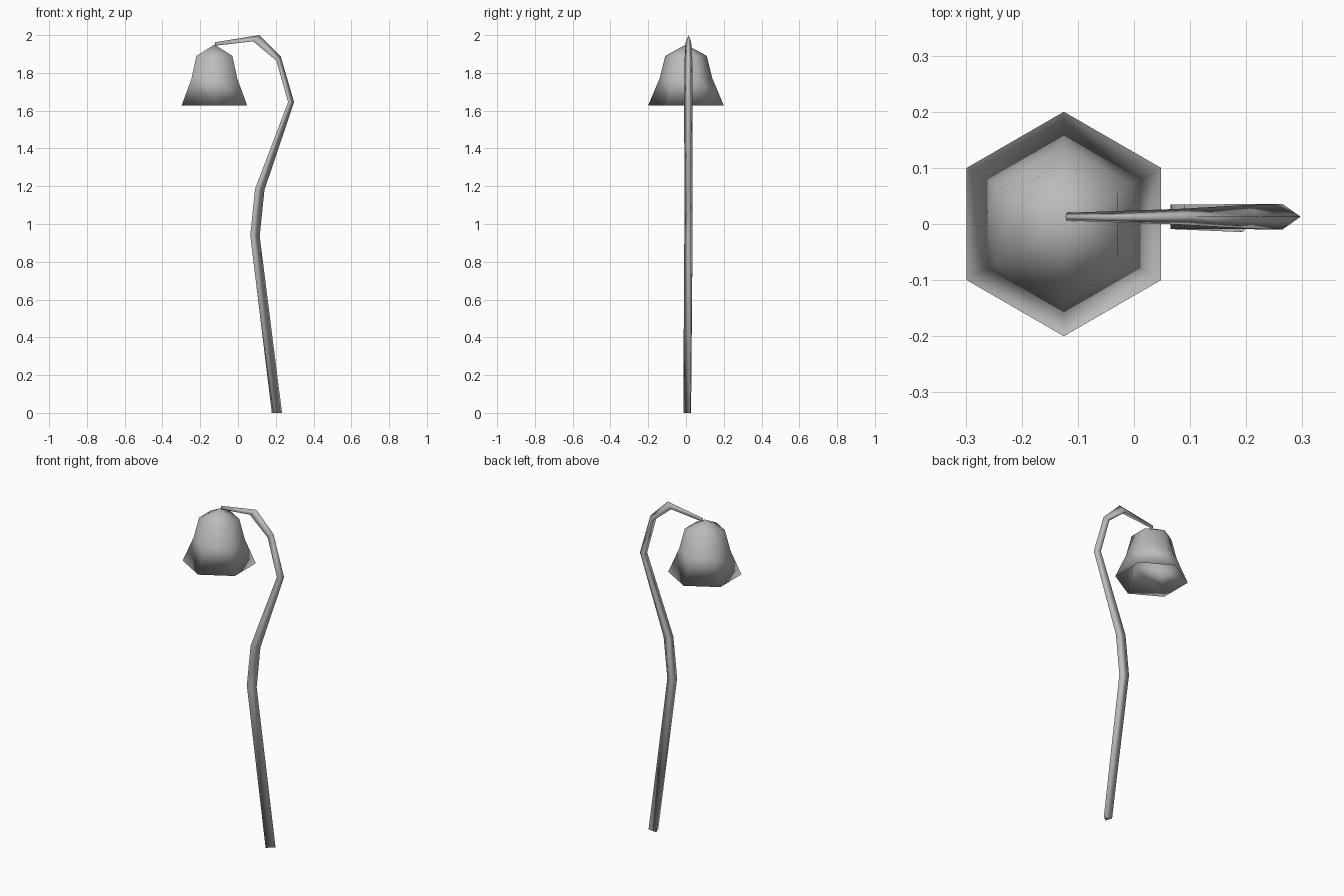
import bpy, bmesh
from math import cos, sin, pi, radians
from mathutils import Matrix, Vector

cube = bpy.data.objects.get("Cube")
if cube:
    bpy.data.objects.remove(cube)

grey = bpy.data.materials.new("plain grey")
grey.use_nodes = True
colour = (0.5, 0.5, 0.5, 1)
grey.diffuse_color = colour
grey.node_tree.nodes["Principled BSDF"].inputs["Base Color"].default_value = colour


def skin(bm, rings):
    """Join successive rings of vertices with quads."""
    for low, high in zip(rings, rings[1:]):
        n = len(low)
        for i in range(n):
            j = (i + 1) % n
            bm.faces.new((low[i], low[j], high[j], high[i]))


def finish(bm, name):
    mesh = bpy.data.meshes.new(name)
    bmesh.ops.recalc_face_normals(bm, faces=bm.faces)
    for f in bm.faces:
        f.smooth = True
    bm.to_mesh(mesh)
    bm.free()
    mesh.materials.append(grey)
    obj = bpy.data.objects.new(name, mesh)
    bpy.context.collection.objects.link(obj)
    return obj


# Hexagonal bell: outer wall from tip to rim, then a thin lining back up
def hexagon(bm, radius, z):
    return [bm.verts.new((-0.125 + radius * cos(a), radius * sin(a), z))
            for a in (pi / 6 + k * pi / 3 for k in range(6))]


bm = bmesh.new()
profile = [(0.11, 1.89), (0.14, 1.77), (0.2, 1.628), (0.135, 1.765), (0.103, 1.88)]
rings = [hexagon(bm, r, z) for r, z in profile]
skin(bm, rings)
for ring, z in ((rings[0], 1.95), (rings[-1], 1.935)):
    tip = bm.verts.new((-0.125, 0, z))
    for i in range(6):
        bm.faces.new((ring[i], ring[(i + 1) % 6], tip))
bell = finish(bm, "bell_flower")

# Three-sided bent stem: outer ridge x, z; inner side x, z; half width
stations = [
    (0.235, 0.0, 0.185, 0.0, 0.022),
    (0.115, 0.935, 0.065, 0.94, 0.022),
    (0.14, 1.18, 0.09, 1.185, 0.022),
    (0.297, 1.645, 0.265, 1.645, 0.0225),
    (0.227, 1.885, 0.203, 1.865, 0.021),
    (0.113, 2.0, 0.08, 1.967, 0.014),
    (-0.122, 1.962, -0.12, 1.944, 0.007),
]
bm = bmesh.new()
mid = 0.013
rings = [[bm.verts.new((ox, mid, oz)), bm.verts.new((ix, mid + w, iz)),
          bm.verts.new((ix, mid - w, iz))] for ox, oz, ix, iz, w in stations]
# Slight twist at the foot
bmesh.ops.rotate(bm, verts=rings[0], cent=Vector((0.205, mid, 0)),
                 matrix=Matrix.Rotation(radians(20), 3, "Z"))
skin(bm, rings)
bm.faces.new(rings[0])
bm.faces.new(rings[-1])
stem = finish(bm, "stem")
